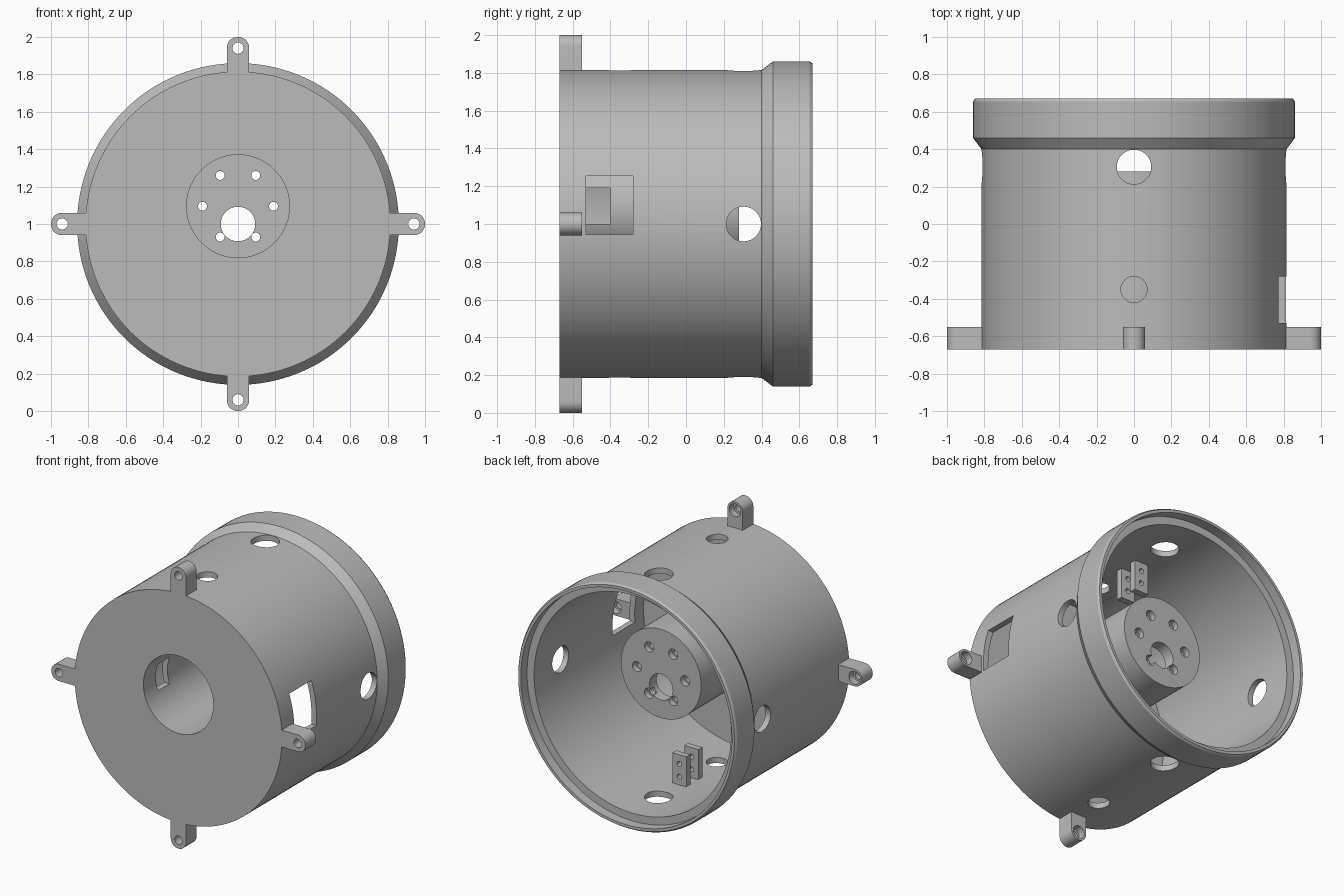
import bpy, bmesh
from math import pi, cos, sin, radians
from mathutils import Matrix, Vector

cube = bpy.data.objects.get("Cube")
if cube:
    bpy.data.objects.remove(cube, do_unlink=True)

grey = bpy.data.materials.new("plain_grey")
grey.use_nodes = True
colour = (0.5, 0.5, 0.5, 1)
grey.diffuse_color = colour
grey.node_tree.nodes["Principled BSDF"].inputs["Base Color"].default_value = colour

# All parts are modelled around the housing axis, then lifted to this height
AXIS_HEIGHT = 1.0
BOSS_Z = 0.095


def make_object(name, bm):
    bmesh.ops.recalc_face_normals(bm, faces=bm.faces)
    mesh = bpy.data.meshes.new(name)
    bm.to_mesh(mesh)
    bm.free()
    obj = bpy.data.objects.new(name, mesh)
    bpy.context.collection.objects.link(obj)
    return obj


def lathe(name, profile, z=0, steps=128):
    """Revolve (radius, y) points around a line along y at height z."""
    bm = bmesh.new()
    verts = [bm.verts.new((r, y, z)) for r, y in profile]
    edges = [bm.edges.new(pair) for pair in zip(verts, verts[1:])]
    bmesh.ops.spin(bm, geom=verts + edges, cent=(0, 0, z), axis=(0, 1, 0),
                   angle=2 * pi, steps=steps)
    bmesh.ops.remove_doubles(bm, verts=bm.verts, dist=0.0005)
    return make_object(name, bm)


def cylinder(start, end, radius, steps=48):
    start, end = Vector(start), Vector(end)
    span = end - start
    turn = span.to_track_quat('Z', 'Y').to_matrix().to_4x4()
    bm = bmesh.new()
    bmesh.ops.create_cone(bm, cap_ends=True, segments=steps, radius1=radius,
                          radius2=radius, depth=span.length,
                          matrix=Matrix.Translation((start + end) / 2) @ turn)
    return make_object("cutter", bm)


def box(name, low, high):
    low, high = Vector(low), Vector(high)
    bm = bmesh.new()
    bmesh.ops.create_cube(bm, size=1, matrix=Matrix.Translation((low + high) / 2)
                          @ Matrix.Diagonal((*(high - low), 1)))
    return make_object(name, bm)


def cut(obj, cutter):
    mod = obj.modifiers.new("cut", 'BOOLEAN')
    mod.operation = 'DIFFERENCE'
    mod.solver = 'EXACT'
    mod.object = cutter
    bpy.context.view_layer.objects.active = obj
    bpy.ops.object.modifier_apply(modifier=mod.name)
    bpy.data.objects.remove(cutter, do_unlink=True)


def finish(obj):
    obj.data.materials.clear()
    obj.data.materials.append(grey)
    for face in obj.data.polygons:
        face.material_index = 0
    bpy.ops.object.select_all(action='DESELECT')
    obj.select_set(True)
    bpy.context.view_layer.objects.active = obj
    bpy.ops.object.shade_smooth_by_angle(angle=radians(30))
    obj.location.z = AXIS_HEIGHT


def copy_around(obj, count):
    for i in range(1, count):
        twin = obj.copy()
        twin.rotation_euler.y = 2 * pi * i / count
        bpy.context.collection.objects.link(twin)


# Housing: a cup open at the back with a flared, stepped rim
housing = lathe("housing", [
    (0, -0.67), (0.815, -0.67), (0.815, 0.40), (0.86, 0.46), (0.86, 0.655),
    (0.85, 0.67), (0.83, 0.67), (0.83, 0.60), (0.775, 0.60),
    (0.775, -0.63), (0, -0.63)])
cut(housing, cylinder((0, -0.8, BOSS_Z), (0, -0.5, BOSS_Z), 0.275, 96))
for dx, dz in ((1, 0), (-1, 0), (0, 1), (0, -1)):
    cut(housing, cylinder((dx * 0.6, 0.305, dz * 0.6), (dx, 0.305, dz), 0.092))
for dz in (1, -1):
    cut(housing, cylinder((0, -0.35, dz * 0.6), (0, -0.35, dz), 0.07))
cut(housing, box("cutter", (0.6, -0.53, -0.055), (1, -0.28, 0.255)))
finish(housing)

# Central motor boss: a tube closed at the back, off the main axis
boss = lathe("motor_boss", [
    (0, 0.28), (0.315, 0.28), (0.315, -0.63), (0.275, -0.63),
    (0.275, 0.20), (0, 0.20)], BOSS_Z, 96)
cut(boss, cylinder((0, 0, 0), (0, 0.5, 0), 0.092))
for i in range(6):
    x, z = 0.19 * cos(i * pi / 3), BOSS_Z + 0.19 * sin(i * pi / 3)
    cut(boss, cylinder((x, 0.1, z), (x, 0.4, z), 0.024, 24))
    cut(boss, cylinder((x, 0.24, z), (x, 0.4, z), 0.036, 24))
cut(boss, box("cutter", (-0.5, -0.53, 0), (0.5, -0.40, 0.19)))
finish(boss)

# Mounting lugs: rounded tabs with a counterbored hole
bm = bmesh.new()
outline = [(0.06, 0.80)] + [(0.06 * cos(i * pi / 24), 0.94 + 0.06 * sin(i * pi / 24))
                            for i in range(25)] + [(-0.06, 0.80)]
face = bm.faces.new([bm.verts.new((x, -0.67, z)) for x, z in outline])
side = bmesh.ops.extrude_face_region(bm, geom=[face])["geom"]
bmesh.ops.translate(bm, vec=(0, 0.12, 0),
                    verts=[v for v in side if isinstance(v, bmesh.types.BMVert)])
lug = make_object("mounting_lug", bm)
cut(lug, cylinder((0, -0.8, 0.94), (0, -0.4, 0.94), 0.03, 32))
cut(lug, cylinder((0, -0.60, 0.94), (0, -0.4, 0.94), 0.045, 32))
finish(lug)
copy_around(lug, 4)

# Inner bracket plates: drilled pairs on the top and bottom of the bore
for name, y in (("rear_bracket_plate", 0.03), ("front_bracket_plate", -0.105)):
    plate = box(name, (-0.055, y, 0.56), (0.055, y + 0.045, 0.79))
    for z in (0.625, 0.715):
        cut(plate, cylinder((0, y - 0.1, z), (0, y + 0.1, z), 0.018, 24))
    finish(plate)
    copy_around(plate, 2)
